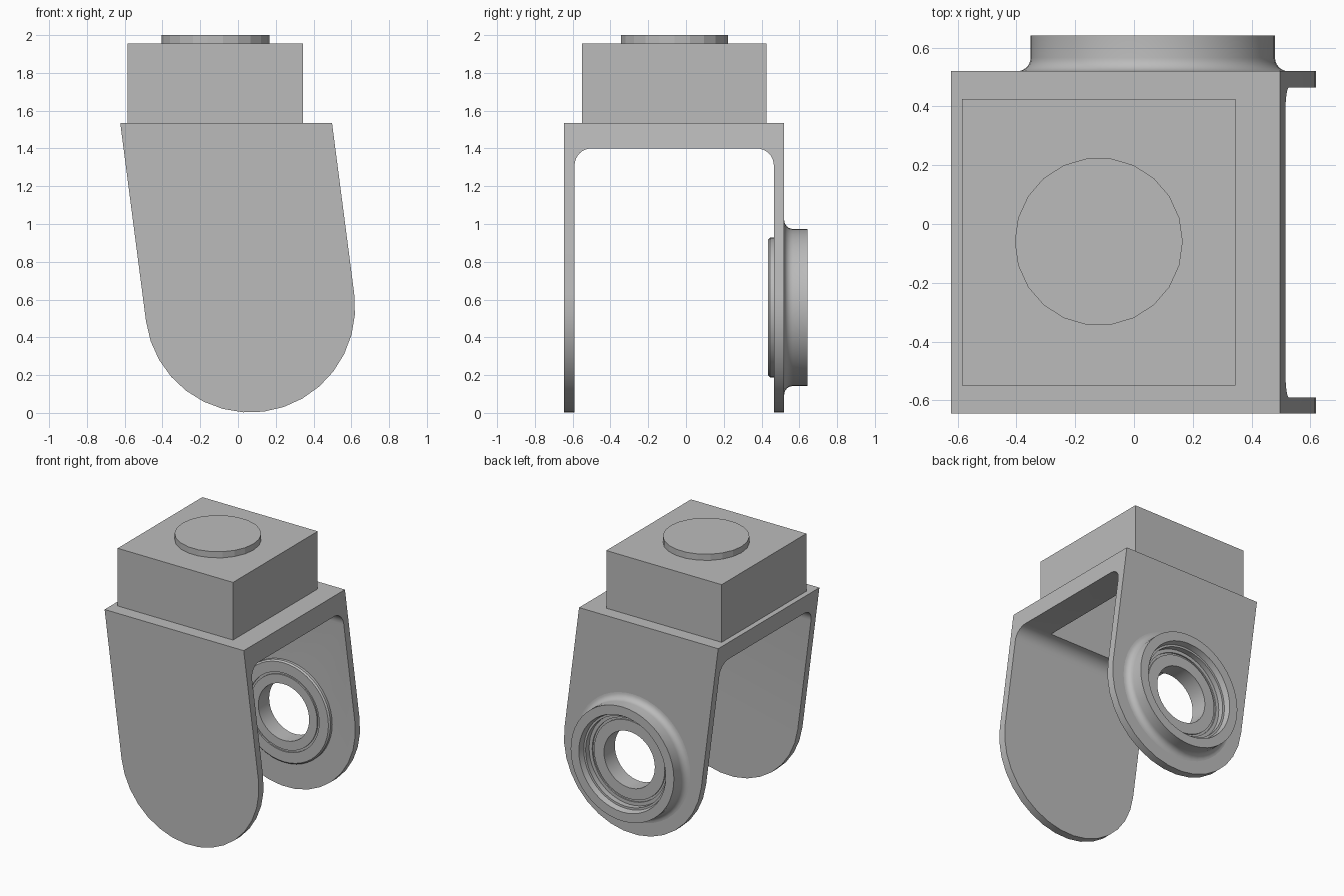
import bpy
import bmesh
from math import sin, cos, tan, pi, radians
from mathutils import Vector

if "Cube" in bpy.data.objects:
    bpy.data.objects.remove(bpy.data.objects["Cube"])

grey = bpy.data.materials.new("plain_grey")
grey.use_nodes = True
grey.diffuse_color = (0.5, 0.5, 0.5, 1)
grey.node_tree.nodes["Principled BSDF"].inputs["Base Color"].default_value = (0.5, 0.5, 0.5, 1)


def finish(name, bm, helper=False):
    bmesh.ops.recalc_face_normals(bm, faces=bm.faces)
    mesh = bpy.data.meshes.new(name)
    bm.to_mesh(mesh)
    bm.free()
    mesh.materials.append(grey)
    ob = bpy.data.objects.new(name, mesh)
    bpy.context.collection.objects.link(ob)
    ob.hide_render = helper
    return ob


def prism(name, points, offset, helper=False):
    """Extrude a closed outline of 3D points along an offset."""
    bm = bmesh.new()
    face = bm.faces.new([bm.verts.new(p) for p in points])
    made = bmesh.ops.extrude_face_region(bm, geom=[face])["geom"]
    bmesh.ops.translate(bm, verts=[g for g in made if isinstance(g, bmesh.types.BMVert)], vec=Vector(offset))
    return finish(name, bm, helper)


def box(name, x0, x1, y0, y1, z0, z1, helper=False):
    return prism(name, [(x0, y0, z0), (x1, y0, z0), (x1, y1, z0), (x0, y1, z0)], (0, 0, z1 - z0), helper)


def arc(cx, cy, r, start, end, steps):
    angles = [radians(start + (end - start) * i / steps) for i in range(steps + 1)]
    return [(cx + r * cos(a), cy + r * sin(a)) for a in angles]


def boolean(ob, tool, operation):
    mod = ob.modifiers.new(operation.lower(), "BOOLEAN")
    mod.operation, mod.object, mod.solver = operation, tool, "EXACT"
    bpy.context.view_layer.objects.active = ob
    bpy.ops.object.modifier_apply(modifier=mod.name)
    bpy.data.objects.remove(tool)


def smooth(ob, angle):
    bpy.ops.object.select_all(action="DESELECT")
    ob.select_set(True)
    bpy.context.view_layer.objects.active = ob
    bpy.ops.object.shade_smooth_by_angle(angle=radians(angle))


# Shared dimensions: pivot centre, lean of the arms, arm thickness
PX, PZ, R, LEAN = 0.064, 0.558, 0.556, 7.4
Y0, Y1, WALL, TOP, UNDER = -0.645, 0.52, 0.055, 1.535, 1.40

# Fork bracket: U section across y, trimmed by the leaning rounded outline
f = 0.09
section = [(Y0, -0.1), (Y0, TOP), (Y1, TOP), (Y1, -0.1), (Y1 - WALL, -0.1)]
section += arc(Y1 - WALL - f, UNDER - f, f, 0, 90, 8)
section += arc(Y0 + WALL + f, UNDER - f, f, 90, 180, 8)
section += [(Y0 + WALL, -0.1)]
bracket = prism("fork_bracket", [(-1, y, z) for y, z in section], (2, 0, 0))

outline = arc(PX, PZ, R, 180 + LEAN, 360 + LEAN, 16)
for side in (1, -1):
    ex, ez = outline[-1] if side == 1 else outline[0]
    rise = 1.7
    end = (ex - (rise - ez) * tan(radians(LEAN)), rise)
    outline = outline + [end] if side == 1 else outline[:] + [end]
trim = prism("outline_trim", [(x, -1, z) for x, z in outline], (0, 2, 0), True)
boolean(bracket, trim, "INTERSECT")

# Bearing opening in the back arm
bore = prism("bore_cutter", [(x, 0.3, z) for x, z in arc(PX, PZ, 0.32, 0, 352.5, 47)], (0, 0.5, 0), True)
boolean(bracket, bore, "DIFFERENCE")

# Hollow mounting block, open downward through the bracket
block = box("mounting_block", -0.585, 0.345, -0.55, 0.425, TOP, 1.955)
for part in (bracket, block):
    boolean(part, box("cavity_cutter", -0.535, 0.295, -0.5, 0.375, 1.3, 1.905, True), "DIFFERENCE")
smooth(bracket, 25)

# Round cap on the block
prism("top_cap", [(x, y, 1.955) for x, y in arc(-0.12, -0.06, 0.286, 0, 360 - 360 / 22, 21)], (0, 0, 0.045))

# Flared bearing housing: (radius, y) section spun around the pivot axis
flare = [(r, y) for r, y in arc(0.462, 0.566, 0.046, 270, 180, 6)]
ring = flare + [(0.416, 0.642), (0.35, 0.642), (0.34, 0.6), (0.325, 0.6), (0.325, 0.56),
                (0.3, 0.56), (0.3, 0.55), (0.285, 0.55), (0.285, 0.56), (0.205, 0.56),
                (0.205, 0.435), (0.27, 0.435), (0.27, 0.445), (0.285, 0.445), (0.285, 0.435),
                (0.36, 0.435), (0.37, 0.445), (0.37, 0.466), (0.31, 0.466), (0.31, 0.519)]
bm = bmesh.new()
steps = 48
loops = [[bm.verts.new((PX + r * cos(a), y, PZ + r * sin(a))) for r, y in ring]
         for a in (2 * pi * i / steps for i in range(steps))]
for i in range(steps):
    a, b = loops[i], loops[(i + 1) % steps]
    for j in range(len(ring)):
        k = (j + 1) % len(ring)
        bm.faces.new((a[j], b[j], b[k], a[k]))
smooth(finish("bearing_housing", bm), 30)
